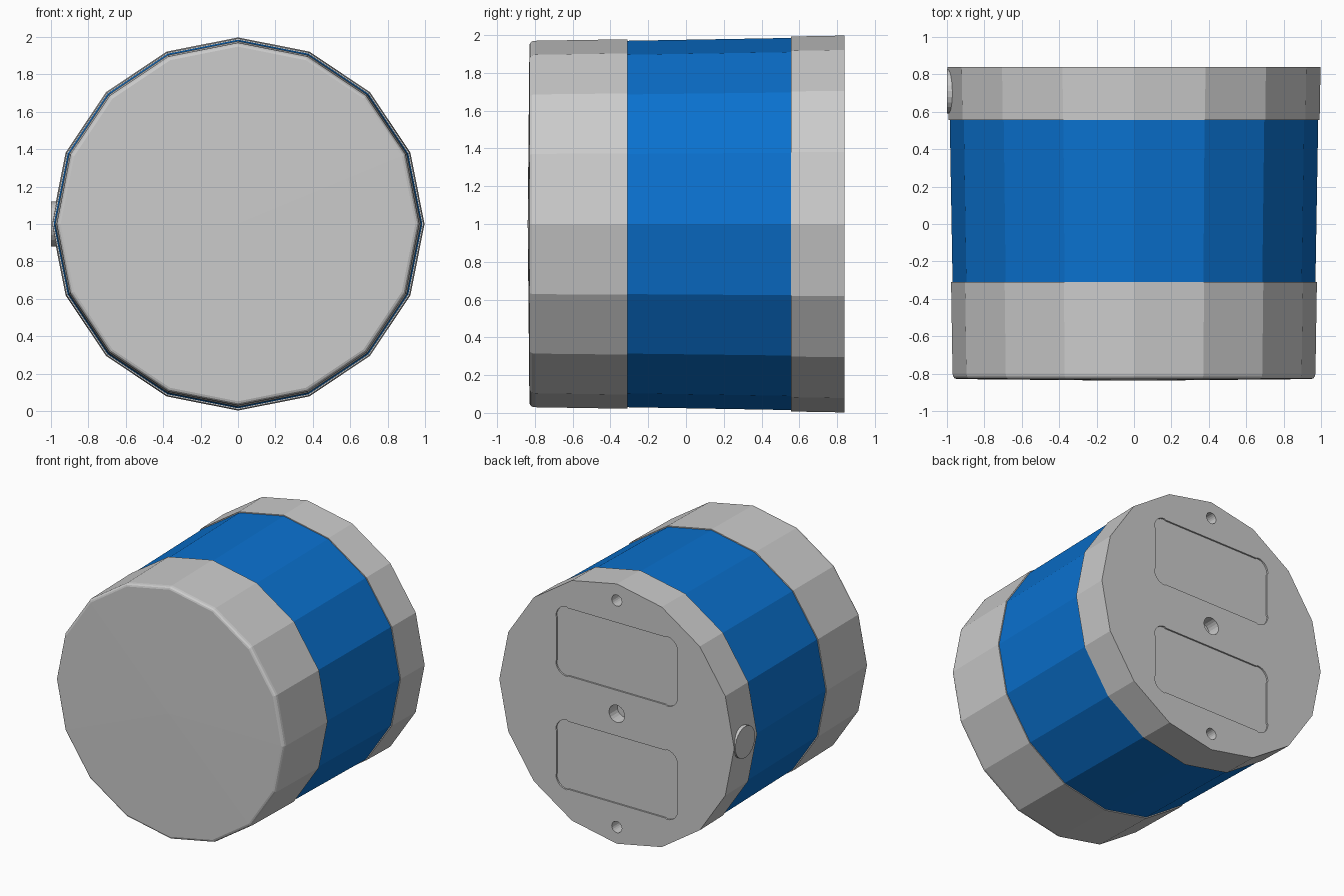
import bpy, bmesh
from math import cos, sin, pi, radians
from mathutils import Matrix

if "Cube" in bpy.data.objects:
    bpy.data.objects.remove(bpy.data.objects["Cube"])

CX, CZ, SIDES = 0.0, 1.0, 16


def finish(name, bm, material=None):
    bmesh.ops.recalc_face_normals(bm, faces=bm.faces[:])
    me = bpy.data.meshes.new(name)
    bm.to_mesh(me)
    bm.free()
    ob = bpy.data.objects.new(name, me)
    bpy.context.collection.objects.link(ob)
    if material:
        me.materials.append(material)
    return ob


def lathe(name, profile, material=None):
    """Spin (y, radius) points around the y axis; radius 0 becomes a pole."""
    bm = bmesh.new()
    rings = []
    for y, r in profile:
        n = SIDES if r else 1
        rings.append([bm.verts.new((CX + r * cos(2 * pi * k / SIDES), y,
                                    CZ + r * sin(2 * pi * k / SIDES))) for k in range(n)])
    for a, b in zip(rings, rings[1:]):
        for k in range(SIDES):
            j = (k + 1) % SIDES
            quad = [a[k % len(a)], a[j % len(a)], b[j % len(b)], b[k % len(b)]]
            bm.faces.new(list(dict.fromkeys(quad)))
    return finish(name, bm, material)


def prism(bm, points, y0, y1):
    """Closed prism from (x, z) points, running along y."""
    a, b = [[bm.verts.new((CX + x, y, CZ + z)) for x, z in points] for y in (y0, y1)]
    bm.faces.new(a)
    bm.faces.new(b[::-1])
    for k in range(len(points)):
        j = (k + 1) % len(points)
        bm.faces.new((a[k], b[k], b[j], a[j]))


def circle(z, r, n=20):
    return [(r * cos(2 * pi * k / n), z + r * sin(2 * pi * k / n)) for k in range(n)]


def panel(zc, hx=0.51, hz=0.26, inset=0.085, r=0.092):
    """Rectangle outline with slightly bulging round corners."""
    pts = []
    ax, az, gap = hx - inset, hz - inset, 0.012
    for q, (sx, sz) in enumerate(((1, 1), (-1, 1), (-1, -1), (1, -1))):
        for k in range(7):
            a = q * pi / 2 + k * pi / 12
            pts.append((sx * ax + r * cos(a), zc + sz * az + r * sin(a)))
        # straight side following this corner
        if q % 2 == 0:
            pts += [(sx * (ax - gap), zc + sz * hz), (-sx * (ax - gap), zc + sz * hz)]
        else:
            pts += [(sx * hx, zc + sz * (az - gap)), (sx * hx, zc - sz * (az - gap))]
    return pts


blue = bpy.data.materials.new("blue")
blue.diffuse_color = (0.003, 0.165, 0.62, 1)
blue.use_nodes = True
blue.node_tree.nodes["Principled BSDF"].inputs["Base Color"].default_value = blue.diffuse_color

# Front cap with softened rim and very shallow cone face
lathe("front_cap", [(-0.838, 0), (-0.829, 0.948), (-0.825, 0.959), (-0.815, 0.967),
                    (-0.80, 0.970), (-0.31, 0.978), (-0.31, 0.970)])

# Coloured middle band
lathe("middle_band", [(-0.31, 0.970), (0.555, 0.985)], blue)

# Back cap
back = lathe("back_cap", [(0.555, 0), (0.555, 0.9925), (0.84, 0.9975), (0.84, 0)])

# Recessed panels and screw holes cut from the back face
bm = bmesh.new()
for z in (0.44, -0.43):
    prism(bm, panel(z), 0.828, 0.9)
for z, r in ((0, 0.066), (0.87, 0.043), (-0.87, 0.043)):
    prism(bm, circle(z, r), 0.74, 0.9)
cutter = finish("back_cutter", bm)
cutter.hide_render = True
mod = back.modifiers.new("cut", 'BOOLEAN')
mod.operation, mod.object, mod.solver = 'DIFFERENCE', cutter, 'EXACT'
dg = bpy.context.evaluated_depsgraph_get()
back_mesh = bpy.data.meshes.new_from_object(back.evaluated_get(dg))
back.modifiers.clear()
back.data = back_mesh
bpy.data.objects.remove(cutter)

# Round button on the left side of the back cap
bm = bmesh.new()
bmesh.ops.create_cone(bm, cap_ends=True, segments=24, radius1=0.12, radius2=0.12, depth=0.1,
                      matrix=Matrix.Translation((-0.95, 0.71, CZ)) @ Matrix.Rotation(radians(90), 4, 'Y'))
finish("side_button", bm)
